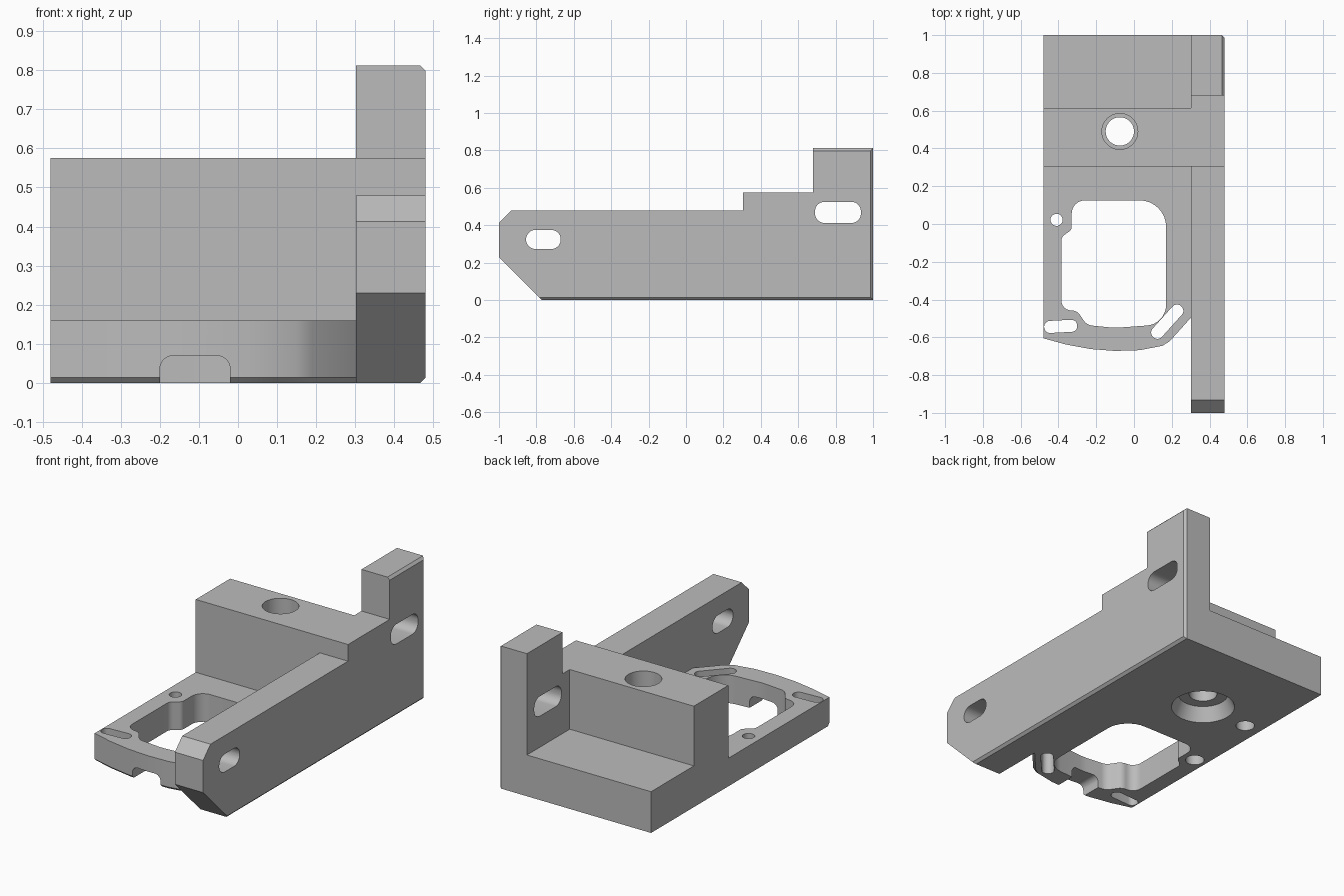
import bpy, bmesh, math
from mathutils import Vector, Matrix

old = bpy.data.objects.get("Cube")
if old:
    bpy.data.objects.remove(old, do_unlink=True)

grey = bpy.data.materials.new("machined_grey")
grey.use_nodes = True
grey.diffuse_color = (0.5, 0.5, 0.5, 1)
grey.node_tree.nodes["Principled BSDF"].inputs["Base Color"].default_value = (0.5, 0.5, 0.5, 1)


def finish(name, bm):
    bmesh.ops.recalc_face_normals(bm, faces=bm.faces)
    mesh = bpy.data.meshes.new(name)
    bm.to_mesh(mesh)
    bm.free()
    mesh.materials.append(grey)
    obj = bpy.data.objects.new(name, mesh)
    bpy.context.collection.objects.link(obj)
    return obj


def prism(name, points, axis, lo, hi, chamfer=None, size=0.014):
    """Extrude a 2D outline along an axis, optionally chamfering chosen edges."""
    place = {"X": lambda a, b, t: (t, a, b),
             "Y": lambda a, b, t: (a, t, b),
             "Z": lambda a, b, t: (a, b, t)}[axis]
    bm = bmesh.new()
    face = bm.faces.new([bm.verts.new(place(p[0], p[1], lo)) for p in points])
    ext = bmesh.ops.extrude_face_region(bm, geom=[face])
    shift = Vector(place(0, 0, hi - lo))
    bmesh.ops.translate(bm, vec=shift, verts=[v for v in ext["geom"] if isinstance(v, bmesh.types.BMVert)])
    bmesh.ops.recalc_face_normals(bm, faces=bm.faces)
    if chamfer:
        edges = [e for e in bm.edges if all(chamfer(v.co) for v in e.verts)]
        bmesh.ops.bevel(bm, geom=edges, offset=size, segments=1, affect="EDGES")
    return finish(name, bm)


def rounded(corners, steps=8):
    """Replace each (x, y, radius) corner with an arc."""
    out = []
    for i, (x, y, r) in enumerate(corners):
        p = Vector((x, y))
        a = (Vector(corners[i - 1][:2]) - p).normalized()
        b = (Vector(corners[(i + 1) % len(corners)][:2]) - p).normalized()
        half = a.angle(b) / 2
        centre = p + (a + b).normalized() * (r / math.sin(half))
        start = p + a * (r / math.tan(half)) - centre
        end = p + b * (r / math.tan(half)) - centre
        turn = start.angle_signed(end)
        for k in range(steps + 1):
            out.append(centre + Matrix.Rotation(-turn * k / steps, 2) @ start)
    return out


def box(x0, x1, y0, y1, r):
    return rounded([(x0, y0, r), (x1, y0, r), (x1, y1, r), (x0, y1, r)])


def slot(cx, cy, length, width, degrees):
    turn = Matrix.Rotation(math.radians(degrees), 2)
    half_l, half_w = length / 2, width / 2
    shape = box(-half_l, half_l, -half_w, half_w, half_w * 0.95)
    return [turn @ p + Vector((cx, cy)) for p in shape]


def bore(name, x, y, r_low, r_high, z0, z1):
    bm = bmesh.new()
    bmesh.ops.create_cone(bm, cap_ends=True, segments=48, radius1=r_low, radius2=r_high, depth=z1 - z0,
                          matrix=Matrix.Translation((x, y, (z0 + z1) / 2)))
    return finish(name, bm)


def combine(body, other, operation):
    mod = body.modifiers.new(other.name, "BOOLEAN")
    mod.operation, mod.object, mod.solver = operation, other, "EXACT"
    bpy.context.view_layer.objects.active = body
    bpy.ops.object.modifier_apply(modifier=mod.name)
    bpy.data.objects.remove(other, do_unlink=True)


# Clamp block with the low rear shelf
bracket = prism("bracket", [(0.305, 0), (1, 0), (1, 0.235), (0.615, 0.235), (0.615, 0.575), (0.305, 0.575)],
                "X", -0.48, 0.302)

# Thin front plate with a bowed nose
plate = prism("front_plate", [(-0.48, 0.4), (-0.48, -0.605), (-0.36, -0.638), (-0.23, -0.662), (-0.1, -0.672),
                              (0.03, -0.668), (0.15, -0.645), (0.19, -0.62), (0.302, -0.495), (0.302, 0.4)],
              "Z", 0, 0.16, lambda v: v.z < 0.001 and v.y < 0)

# Tall side arm with rear post
arm = prism("side_arm", [(-1, 0.23), (-0.77, 0), (1, 0), (1, 0.812), (0.68, 0.812), (0.68, 0.575),
                         (0.305, 0.575), (0.305, 0.48), (-0.933, 0.48), (-1, 0.413)],
            "X", 0.302, 0.48, lambda v: v.x > 0.47 and (v.z < 0.001 or v.z > 0.8))
for part in (plate, arm):
    combine(bracket, part, "UNION")

# Openings, slots and bores
opening = rounded([(-0.33, 0.125, 0.07), (0.17, 0.125, 0.14), (0.17, -0.53, 0.11), (-0.1, -0.55, 0.3),
                   (-0.25, -0.535, 0.06), (-0.30, -0.46, 0.05), (-0.385, -0.455, 0.055),
                   (-0.385, -0.07, 0.04), (-0.33, -0.03, 0.03)])
cutters = [
    prism("plate_opening", opening, "Z", -0.1, 0.3),
    prism("left_slot", slot(-0.388, -0.542, 0.175, 0.064, 3), "Z", -0.1, 0.3),
    prism("right_slot", slot(0.176, -0.517, 0.22, 0.066, 48), "Z", -0.1, 0.3),
    prism("nose_notch", box(-0.2, -0.02, -0.1, 0.07, 0.035), "Y", -0.8, -0.4),
    prism("arm_front_slot", box(-0.855, -0.67, 0.273, 0.375, 0.05), "X", 0.2, 0.6),
    prism("arm_rear_slot", box(0.69, 0.935, 0.412, 0.525, 0.05), "X", 0.2, 0.6),
    bore("main_bore", -0.075, 0.49, 0.075, 0.075, -0.1, 0.7),
    bore("upper_bore", -0.075, 0.49, 0.095, 0.095, 0.16, 0.7),
    bore("lower_recess", -0.075, 0.49, 0.171, 0.135, -0.002, 0.08),
    bore("small_hole", -0.41, 0.022, 0.032, 0.032, -0.1, 0.3),
    bore("small_recess", -0.41, 0.022, 0.05, 0.05, -0.1, 0.06),
    bore("blind_hole", -0.38, 0.48, 0.05, 0.05, -0.1, 0.08),
]
for cutter in cutters:
    combine(bracket, cutter, "DIFFERENCE")

# Smooth the arcs, keep the machined edges crisp
bpy.ops.object.select_all(action="DESELECT")
bracket.select_set(True)
bpy.context.view_layer.objects.active = bracket
bpy.ops.object.shade_smooth_by_angle(angle=math.radians(30))
